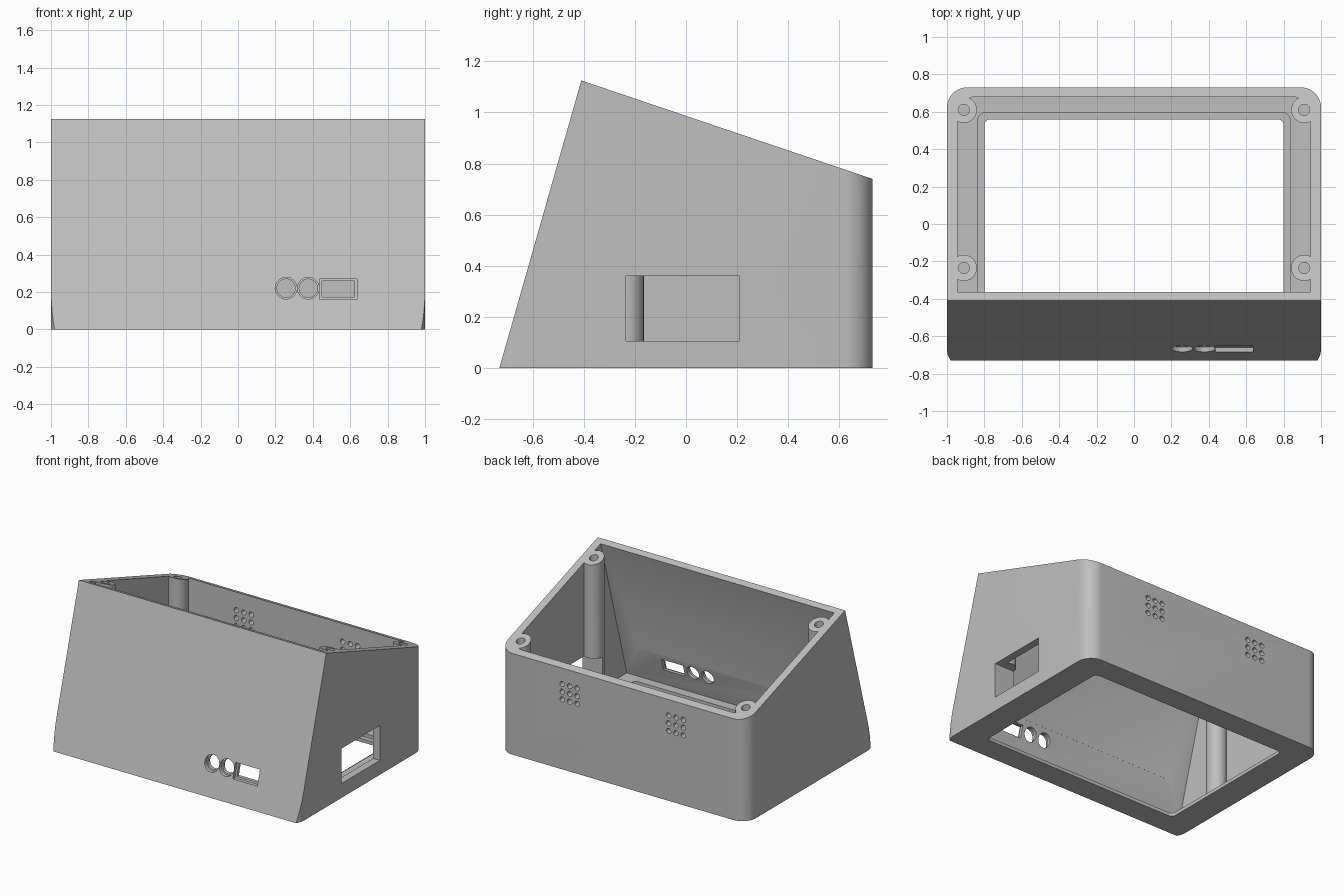
import bpy, bmesh, math
from mathutils import Vector

scene_cube = bpy.data.objects.get("Cube")
if scene_cube:
    bpy.data.objects.remove(scene_cube, do_unlink=True)

grey = bpy.data.materials.new("light_grey_plastic")
grey.use_nodes = True
COLOUR = (0.52, 0.52, 0.52, 1)
grey.diffuse_color = COLOUR
grey.node_tree.nodes["Principled BSDF"].inputs["Base Color"].default_value = COLOUR

LEAN = 0.285       # front wall: y gained per unit of z
FALL = 0.338       # top rim: z lost per unit of y
FRONT, BACK, WALL, FLOOR = -0.73, 0.73, 0.05, 0.05


def rim_z(y):
    return 1.125 - (y + 0.41) * FALL


def rounded(x0, x1, y0, y1, r, steps=8):
    """Outline of a rounded rectangle."""
    pts = []
    corners = [(x1 - r, y1 - r), (x0 + r, y1 - r), (x0 + r, y0 + r), (x1 - r, y0 + r)]
    for q, (cx, cy) in enumerate(corners):
        for i in range(steps + 1):
            a = math.pi / 2 * (q + i / steps)
            pts.append((cx + r * math.cos(a), cy + r * math.sin(a)))
    return pts


def circle(cx, cy, r, n=32):
    return [(cx + r * math.cos(math.tau * i / n), cy + r * math.sin(math.tau * i / n))
            for i in range(n)]


def box(x0, x1, y0, y1):
    return [(x0, y0), (x1, y0), (x1, y1), (x0, y1)]


def prism(name, outline, lo, hi, axis="z", lean=0, front=None):
    """Extrude an outline along an axis; optionally lean it or trim it to the front slope."""
    place = {"x": lambda u, v, w: (w, u, v),
             "y": lambda u, v, w: (u, w + lean * v, v),
             "z": lambda u, v, w: (u, v, w)}[axis]
    bm = bmesh.new()
    ends = [[bm.verts.new(place(u, v, w)) for u, v in outline] for w in (lo, hi)]
    n = len(outline)
    for ring in ends:
        bm.faces.new(ring)
    for i in range(n):
        j = (i + 1) % n
        bm.faces.new((ends[0][i], ends[0][j], ends[1][j], ends[1][i]))
    if front is not None:
        cut = bmesh.ops.bisect_plane(
            bm, geom=bm.verts[:] + bm.edges[:] + bm.faces[:], plane_co=(0, front, 0),
            plane_no=Vector((0, -1, LEAN)), clear_outer=True)
        edges = [e for e in cut["geom_cut"] if isinstance(e, bmesh.types.BMEdge)]
        bmesh.ops.contextual_create(bm, geom=edges)
    bmesh.ops.recalc_face_normals(bm, faces=bm.faces[:])
    mesh = bpy.data.meshes.new(name)
    bm.to_mesh(mesh)
    bm.free()
    mesh.materials.append(grey)
    obj = bpy.data.objects.new(name, mesh)
    bpy.context.collection.objects.link(obj)
    return obj


def combine(target, tool, operation="DIFFERENCE"):
    """Apply a boolean and throw the tool away."""
    mod = target.modifiers.new("join", "BOOLEAN")
    mod.operation, mod.solver, mod.object = operation, "EXACT", tool
    bpy.context.view_layer.objects.active = target
    bpy.ops.object.modifier_apply(modifier=mod.name)
    bpy.data.objects.remove(tool, do_unlink=True)


# Outer body with rounded corners and a leaning front
case = prism("enclosure_shell", rounded(-1, 1, -0.775, BACK, 0.107, 10), 0, 1.4, front=FRONT)

# Inner cavity
combine(case, prism("cavity", rounded(-0.945, 0.945, -1, BACK - WALL, 0.1),
                    FLOOR, 2, front=FRONT + WALL))

# Screw posts with blind holes
posts = [(sx * 0.91, y) for sx in (-1, 1) for y in (0.61, -0.235)]
for x, y in posts:
    combine(case, prism("post", circle(x, y, 0.07), 0.03, 1.3), "UNION")
for x, y in posts:
    combine(case, prism("screw_hole", circle(x, y, 0.03, 20), rim_z(y) - 0.25, 2))

# Sloping top rim
combine(case, prism("top_trim", [(-2, rim_z(-2)), (2, rim_z(2)), (2, 4), (-2, 4)],
                    -2, 2, "x"))

# Floor opening with a stepped lip
combine(case, prism("floor_opening", rounded(-0.8, 0.8, -0.56, 0.56, 0.03, 5), -1, 0.3))
combine(case, prism("floor_step", rounded(-0.835, 0.835, -0.595, 0.595, 0.04, 5), 0.025, 0.3))

# Side window, which also cuts into the post behind it
combine(case, prism("side_window", box(-0.235, 0.21, 0.105, 0.36), 0.8, 1.2, "x"))

# Front ports: shallow recess, then a through hole
ports = [(circle(0.257, 0.22, 0.058), circle(0.257, 0.22, 0.049)),
         (circle(0.376, 0.22, 0.058), circle(0.376, 0.22, 0.049)),
         (box(0.437, 0.635, 0.16, 0.27), box(0.449, 0.623, 0.172, 0.258))]
for recess, hole in ports:
    combine(case, prism("port_recess", recess, FRONT - 0.1, FRONT + 0.025, "y", LEAN))
    combine(case, prism("port_hole", hole, FRONT - 0.1, FRONT + 0.1, "y", LEAN))

# Two square groups of vent holes in the back wall
for cx in (-0.43, 0.43):
    for col in (-1, 0, 1):
        for row in (-1, 0, 1):
            hole = circle(cx + col * 0.06, 0.567 + row * 0.057, 0.019, 16)
            combine(case, prism("vent", hole, 0.6, 0.8, "y"))

bpy.ops.object.select_all(action="DESELECT")
case.select_set(True)
bpy.context.view_layer.objects.active = case
bpy.ops.object.shade_smooth_by_angle(angle=math.radians(30))
